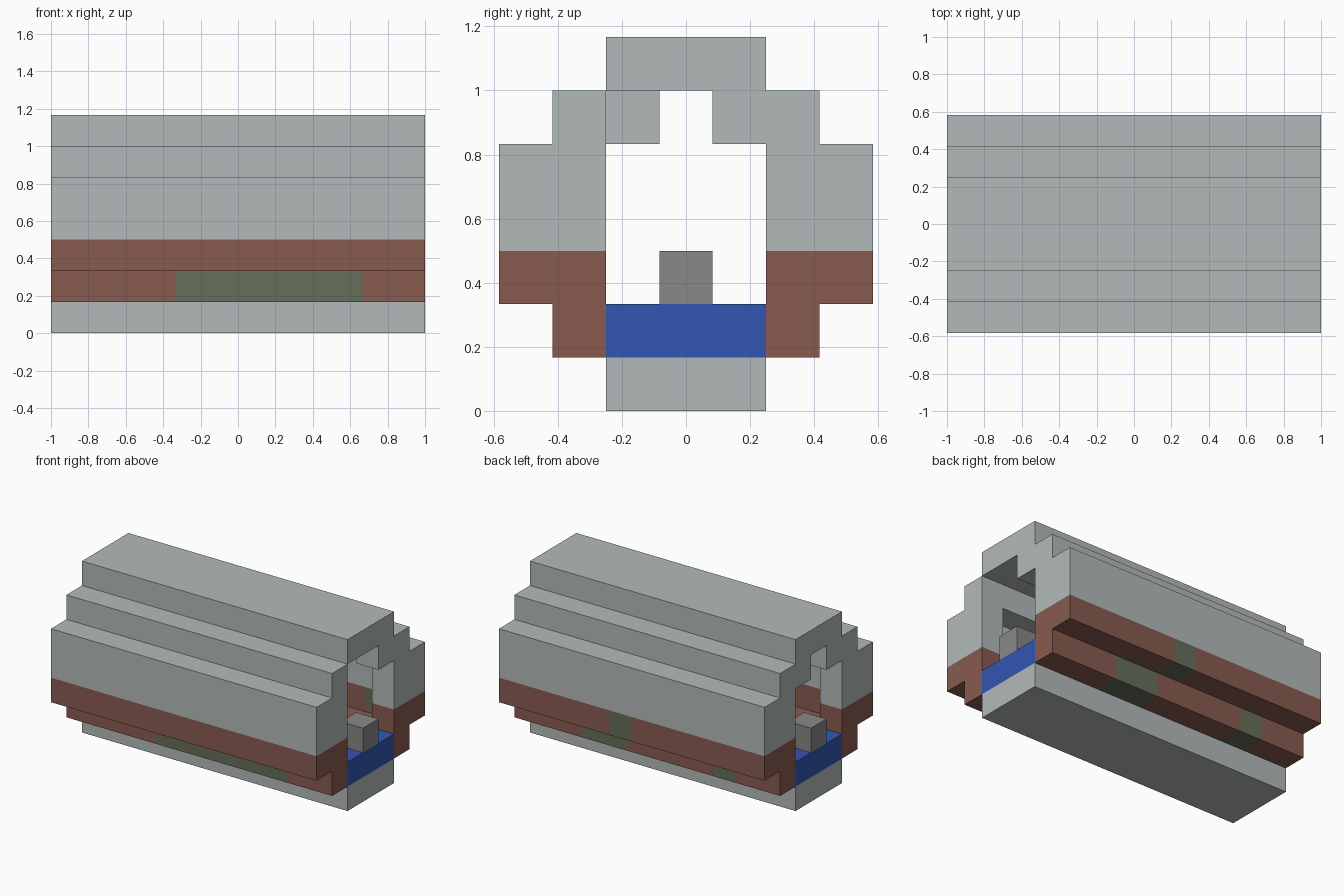
import bpy, bmesh
from mathutils import Vector

cube = bpy.data.objects.get("Cube")
if cube:
    bpy.data.objects.remove(cube)

LENGTH = 12          # blocks along x
U = 2 / LENGTH       # size of one block


def material(name, color):
    m = bpy.data.materials.new(name)
    m.use_nodes = True
    m.diffuse_color = (*color, 1)
    m.node_tree.nodes["Principled BSDF"].inputs["Base Color"].default_value = (*color, 1)
    return m


mats = {
    "grey": material("pale grey", (0.45, 0.49, 0.485)),
    "brown": material("clay brown", (0.242, 0.105, 0.08)),
    "green": material("moss green", (0.133, 0.156, 0.1)),
    "blue": material("water blue", (0.033, 0.092, 0.445)),
    "stone": material("stone grey", (0.246, 0.246, 0.246)),
}
names = list(mats)
cells = {}           # (x, y, z) -> (part, colour)


def fill(part, color, xs, ys, zs):
    for x in xs:
        for y in ys:
            for z in zs:
                cells[x, y, z] = (part, color)


full, ends, middle = range(LENGTH), (0, LENGTH - 1), (-1, 0, 1)

# Long shell: keel, water channel, hull, walls, shoulders and roof
fill("keel", "grey", full, middle, [0])
fill("water_channel", "blue", full, middle, [1])
fill("lower_hull", "brown", full, (-2, 2), [1])
fill("upper_hull", "brown", full, (-3, 3), [2])
fill("wall", "grey", full, (-3, 3), (3, 4))
fill("shoulder", "grey", full, (-2, 2), [5])
fill("roof", "grey", full, middle, [6])

# Thicker frames around both openings
fill("end_frame_base", "brown", ends, (-2, 2), [2])
fill("end_frame", "grey", ends, (-2, 2), (3, 4))
fill("end_frame", "grey", ends, (-1, 1), [5])
del cells[LENGTH - 1, -1, 5]

# Stone block standing in each opening
fill("stone_block", "stone", ends, [0], [2])

# Moss patches on the hull
fill("lower_hull", "green", range(4, 10), [-2], [1])
fill("lower_hull", "green", (2, 7, 8), [2], [1])
fill("upper_hull", "green", [6], [3], [2])


def build(part):
    bm = bmesh.new()
    for cell, (owner, color) in cells.items():
        if owner != part:
            continue
        center = Vector(cell)
        for axis in range(3):
            for sign in (-1, 1):
                n = Vector((0, 0, 0))
                n[axis] = sign
                if tuple(int(c) for c in center + n) in cells:
                    continue
                # Exposed side of the block, wound to face outward
                a = Vector((0, 0, 0))
                a[(axis + 1) % 3] = 0.5
                b = n.cross(a)
                mid = center + n / 2
                corners = [mid - a - b, mid + a - b, mid + a + b, mid - a + b]
                face = bm.faces.new([bm.verts.new(
                    ((v.x + 0.5 - LENGTH / 2) * U, v.y * U, (v.z + 0.5) * U)) for v in corners])
                # Moss also grows on the inside near one opening
                mossy = cell == (LENGTH - 2, 3, 2) and n.y < 0
                face.material_index = names.index("green" if mossy else color)
    bmesh.ops.remove_doubles(bm, verts=bm.verts, dist=0.001)
    bmesh.ops.dissolve_limit(bm, angle_limit=0.01, verts=bm.verts, edges=bm.edges,
                             delimit={'MATERIAL'})
    mesh = bpy.data.meshes.new(part)
    for m in mats.values():
        mesh.materials.append(m)
    bm.to_mesh(mesh)
    bm.free()
    bpy.context.collection.objects.link(bpy.data.objects.new(part, mesh))


for part in sorted({owner for owner, _ in cells.values()}):
    build(part)
